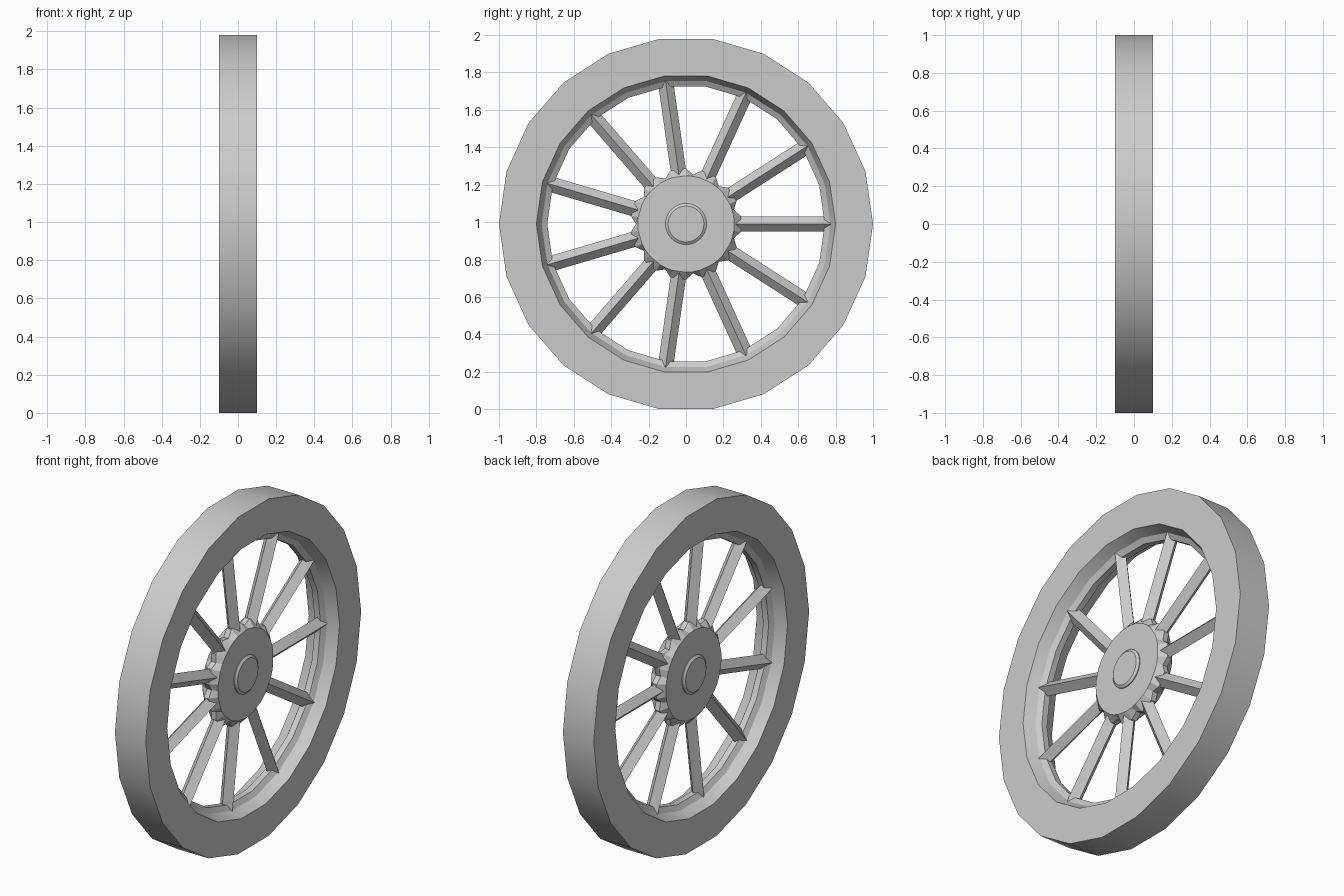
import bpy, bmesh
from math import cos, sin, pi, radians

if "Cube" in bpy.data.objects:
    bpy.data.objects.remove(bpy.data.objects["Cube"])

CZ = 0.99      # wheel centre height
SPOKES = 11
SIDES = 22


def finish(name, bm, smooth=True):
    bmesh.ops.recalc_face_normals(bm, faces=bm.faces)
    mesh = bpy.data.meshes.new(name)
    bm.to_mesh(mesh)
    bm.free()
    ob = bpy.data.objects.new(name, mesh)
    bpy.context.collection.objects.link(ob)
    ob.location.z = CZ
    if smooth:
        bpy.ops.object.select_all(action='DESELECT')
        ob.select_set(True)
        bpy.context.view_layer.objects.active = ob
        bpy.ops.object.shade_smooth_by_angle(angle=radians(25))
    return ob


def ring(bm, x, polar):
    return [bm.verts.new((x, r * cos(a), r * sin(a))) for a, r in polar]


def bridge(bm, a, b):
    n = len(a)
    for i in range(n):
        j = (i + 1) % n
        bm.faces.new((a[i], a[j], b[j], b[i]))


def circle(r, n):
    return [(2 * pi * i / n, r) for i in range(n)]


# Rim: closed cross-section with a raised inner ridge, swept around the axle
half = [(0.1, 1.0), (0.1, 0.8), (0.037, 0.772), (0.018, 0.742)]
profile = half + [(-x, r) for x, r in reversed(half)]
bm = bmesh.new()
rings = [ring(bm, x, circle(r, SIDES)) for x, r in profile]
for i in range(len(rings)):
    bridge(bm, rings[i], rings[(i + 1) % len(rings)])
finish("rim", bm)

# Spokes: diamond-section bars, ridge facing outwards along x
bm = bmesh.new()
h = 0.041
for k in range(SPOKES):
    a = 2 * pi * k / SPOKES
    ends = []
    for r in (0.2, 0.785):
        ends.append([bm.verts.new((x, r * cos(a) - t * sin(a), r * sin(a) + t * cos(a)))
                     for x, t in ((h, 0), (0, h), (-h, 0), (0, -h))])
    bridge(bm, *ends)
    for e in ends:
        bm.faces.new(e)
finish("spokes", bm, smooth=False)

# Hub: round faces flaring to notched collars around the spoke roots
step = 2 * pi / SPOKES
star, disc = [], []
for k in range(SPOKES):
    for f, r in ((-0.25, 0.297), (0.25, 0.297), (0.5, 0.267)):
        star.append(((k + f) * step, r))
        disc.append(((k + f) * step, 0.258))
bm = bmesh.new()
layers = [ring(bm, x, p) for x, p in
          ((-0.05, disc), (-0.015, star), (0.015, star), (0.05, disc))]
for a, b in zip(layers, layers[1:]):
    bridge(bm, a, b)
bm.faces.new(layers[0])
bm.faces.new(layers[-1])
finish("hub", bm, smooth=False)

# Axle: short chamfered boss on both sides of the hub
bm = bmesh.new()
layers = [ring(bm, x, circle(r, 32)) for x, r in
          ((-0.065, 0.096), (-0.055, 0.11), (0.055, 0.11), (0.065, 0.096))]
for a, b in zip(layers, layers[1:]):
    bridge(bm, a, b)
bm.faces.new(layers[0])
bm.faces.new(layers[-1])
finish("axle", bm)
